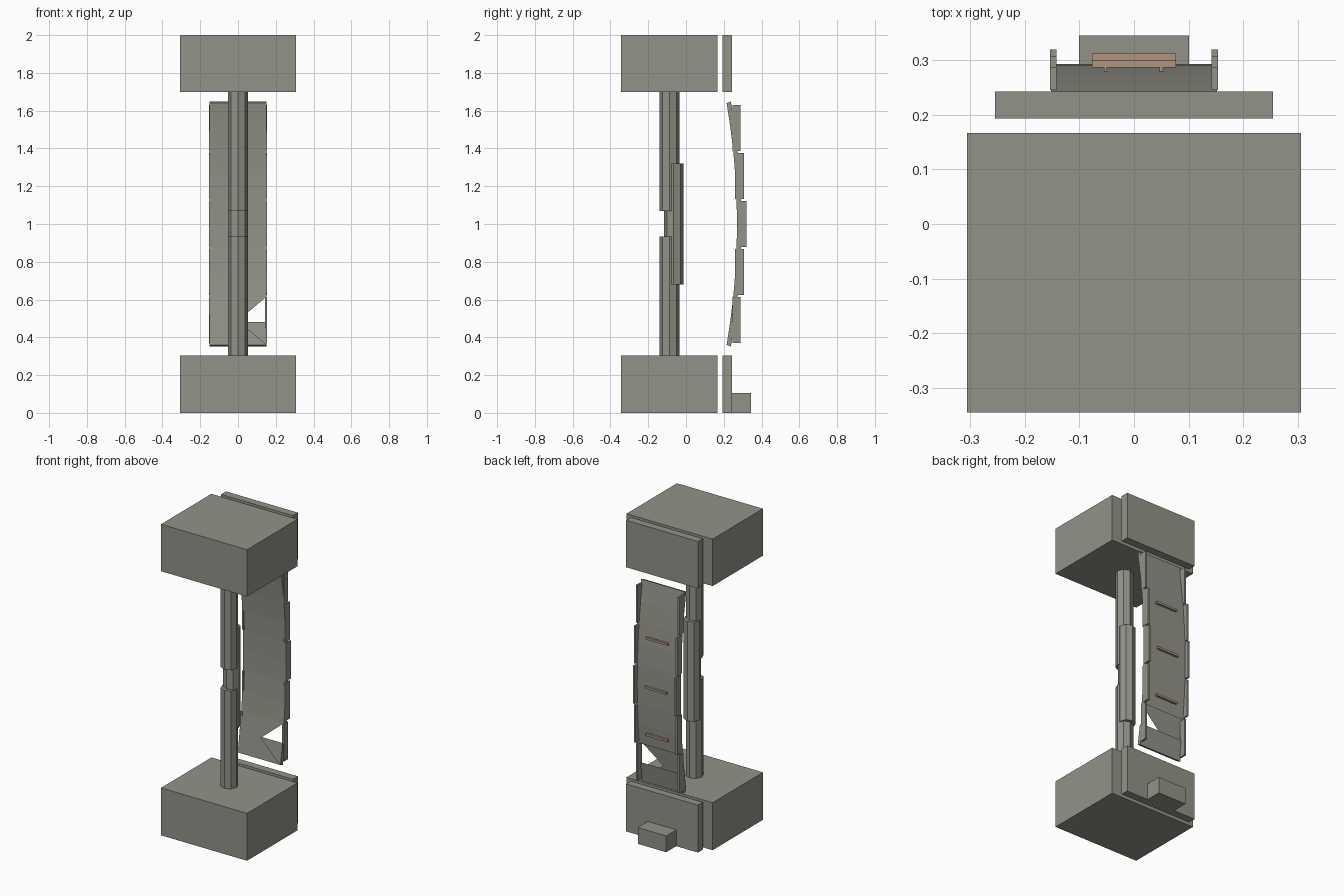
import bpy, bmesh, math

if "Cube" in bpy.data.objects:
    bpy.data.objects.remove(bpy.data.objects["Cube"])


def material(name, rgb):
    m = bpy.data.materials.new(name)
    m.diffuse_color = (*rgb, 1)
    m.use_nodes = True
    m.node_tree.nodes["Principled BSDF"].inputs["Base Color"].default_value = m.diffuse_color
    return m


STONE = material("warm_grey", (0.29, 0.29, 0.25))
COPPER = material("tan_metal", (0.42, 0.30, 0.20))


def finish(name, bm, mat):
    mesh = bpy.data.meshes.new(name)
    bm.to_mesh(mesh)
    bm.free()
    mesh.materials.append(mat)
    obj = bpy.data.objects.new(name, mesh)
    bpy.context.collection.objects.link(obj)
    return obj


def box(name, x, y, z, mat=STONE):
    """Box from (min, max) pairs on each axis."""
    bm = bmesh.new()
    bmesh.ops.create_cube(bm, size=1)
    for v in bm.verts:
        v.co = [(a + b) / 2 + c * (b - a) for (a, b), c in zip((x, y, z), v.co)]
    return finish(name, bm, mat)


def pole(name, y, z0, z1, r=0.052):
    """Eight-sided upright rod."""
    bm = bmesh.new()
    ring = [(r * math.cos(k * math.pi / 4), y + r * math.sin(k * math.pi / 4)) for k in range(8)]
    low = [bm.verts.new((a, b, z0)) for a, b in ring]
    high = [bm.verts.new((a, b, z1)) for a, b in ring]
    bm.faces.new(low[::-1])
    bm.faces.new(high)
    for k in range(8):
        n = (k + 1) % 8
        bm.faces.new((low[k], low[n], high[n], high[k]))
    return finish(name, bm, STONE)


# End blocks with their rear plates, and the step at the foot
for label, z in (("lower", (0, 0.305)), ("upper", (1.698, 2.0))):
    box(label + "_block", (-0.306, 0.306), (-0.345, 0.167), z)
    box(label + "_rear_plate", (-0.255, 0.255), (0.193, 0.243), z)
box("foot_step", (-0.101, 0.101), (0.243, 0.345), (0, 0.105))

# Pole in two lengths, joined by an offset length behind
pole("lower_pole", -0.087, 0.305, 0.935)
pole("upper_pole", -0.087, 1.07, 1.698)
pole("pole_joiner", -0.065, 0.68, 1.32)

# Bowed panel, with an open part near the bottom
W, SEGS, BOW = 0.152, 10, 0.055
bm = bmesh.new()
FL, FR, BL, BR = [], [], [], []
for i in range(SEGS + 1):
    t = -1 + 2 * i / SEGS
    yf, zf = 0.27 - BOW * t * t, 1 + 0.64 * t
    yb, zb = 0.293 - BOW * t * t, 1 + 0.649 * t
    for row, co in ((FL, (-W, yf, zf)), (FR, (W, yf, zf)), (BL, (-W, yb, zb)), (BR, (W, yb, zb))):
        row.append(bm.verts.new(co))
for i in range(SEGS):
    j = i + 1
    bm.faces.new((BL[i], FL[i], FL[j], BL[j]))
    if i != 1:
        bm.faces.new((FR[i], BR[i], BR[j], FR[j]))
        bm.faces.new((BR[i], BL[i], BL[j], BR[j]))
    if i > 1:
        bm.faces.new((FL[i], FR[i], FR[j], FL[j]))
bm.faces.new((FL[0], BL[0], BR[0], FR[0]))
bm.faces.new((FL[-1], FR[-1], BR[-1], BL[-1]))
# Two crossing sheets close the front around the open triangle
bm.faces.new((FL[0], FL[2], FR[2]))
bm.faces.new((FL[0], FR[0], FL[2]))
finish("bowed_panel", bm, STONE)

# Stepped side rails
for k in range(-2, 3):
    zc = 1 + 0.254 * k
    y0, y1 = ((0.27, 0.32), (0.26, 0.308), (0.245, 0.288))[abs(k)]
    for side, x in (("left", (-0.154, -0.142)), ("right", (0.142, 0.154))):
        box(f"{side}_rail_{k + 3}", x, (y0, y1), (zc - 0.121, zc + 0.121))

# Rungs on the back of the panel, each on two short posts
for k in (-1, 0, 1):
    z = 1 + 0.31 * k
    y = 0.293 - BOW * (0.31 * k / 0.649) ** 2
    box(f"rung_{k + 2}", (-0.077, 0.077), (y + 0.006, y + 0.019), (z - 0.007, z + 0.007), COPPER)
    for x in (-0.052, 0.05):
        box(f"rung_post_{k + 2}", (x - 0.003, x + 0.003), (y - 0.005, y + 0.007), (z - 0.005, z + 0.005), COPPER)
